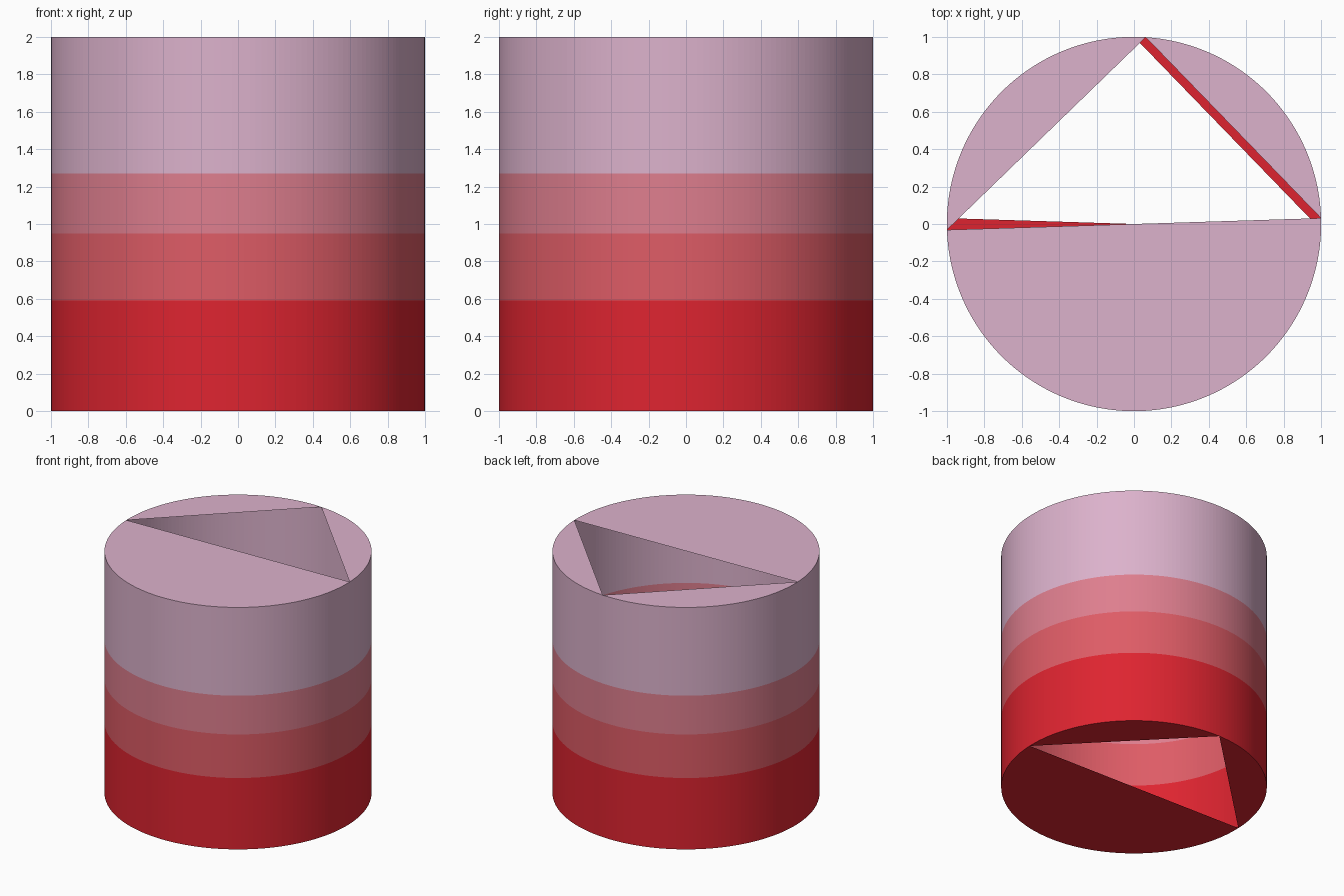
import bpy, bmesh, math

if "Cube" in bpy.data.objects:
    bpy.data.objects.remove(bpy.data.objects["Cube"])

SIDES = 200
LEVELS = [0.0, 0.59, 0.95, 1.27, 2.0]


def material(name, rgb):
    m = bpy.data.materials.new(name)
    lin = [(c / 255 / 12.92) if c < 11 else ((c / 255 + 0.055) / 1.055) ** 2.4 for c in rgb]
    m.diffuse_color = (*lin, 1.0)
    m.use_nodes = True
    m.node_tree.nodes["Principled BSDF"].inputs["Base Color"].default_value = m.diffuse_color
    return m


BANDS = [material("red", (222, 36, 48)), material("coral red", (222, 92, 102)),
         material("rose", (222, 126, 142)), material("pale mauve", (220, 178, 204))]


def rim(i, z):
    a = 2 * math.pi * i / SIDES
    return (math.cos(a), math.sin(a), z)


def finish(bm, name, mats):
    mesh = bpy.data.meshes.new(name)
    bm.to_mesh(mesh)
    bm.free()
    for m in mats:
        mesh.materials.append(m)
    ob = bpy.data.objects.new(name, mesh)
    bpy.context.collection.objects.link(ob)
    return ob


# thin drum wall, one colour per height band
bm = bmesh.new()
rings = [[bm.verts.new(rim(i, z)) for i in range(SIDES)] for z in LEVELS]
for b in range(4):
    lo, hi = rings[b], rings[b + 1]
    for i in range(SIDES):
        j = (i + 1) % SIDES
        f = bm.faces.new((lo[i], lo[j], hi[j], hi[i]))
        f.material_index = b
finish(bm, "drum_wall", BANDS)


# end caps: three circle segments around an open triangle whose corners lie on the rim
def cap(name, z, corners, mat, up):
    bm = bmesh.new()
    for k in range(3):
        start, end = corners[k], corners[(k + 1) % 3]
        if end < start:
            end += SIDES
        pts = [bm.verts.new(rim(i, z)) for i in range(start, end + 1)]
        bm.faces.new(pts if up else pts[::-1])
    finish(bm, name, [mat])


cap("top_cap", 2.0, (1, 48, 101), BANDS[3], True)
cap("bottom_cap", 0.0, (-1, 50, 99), BANDS[0], False)
